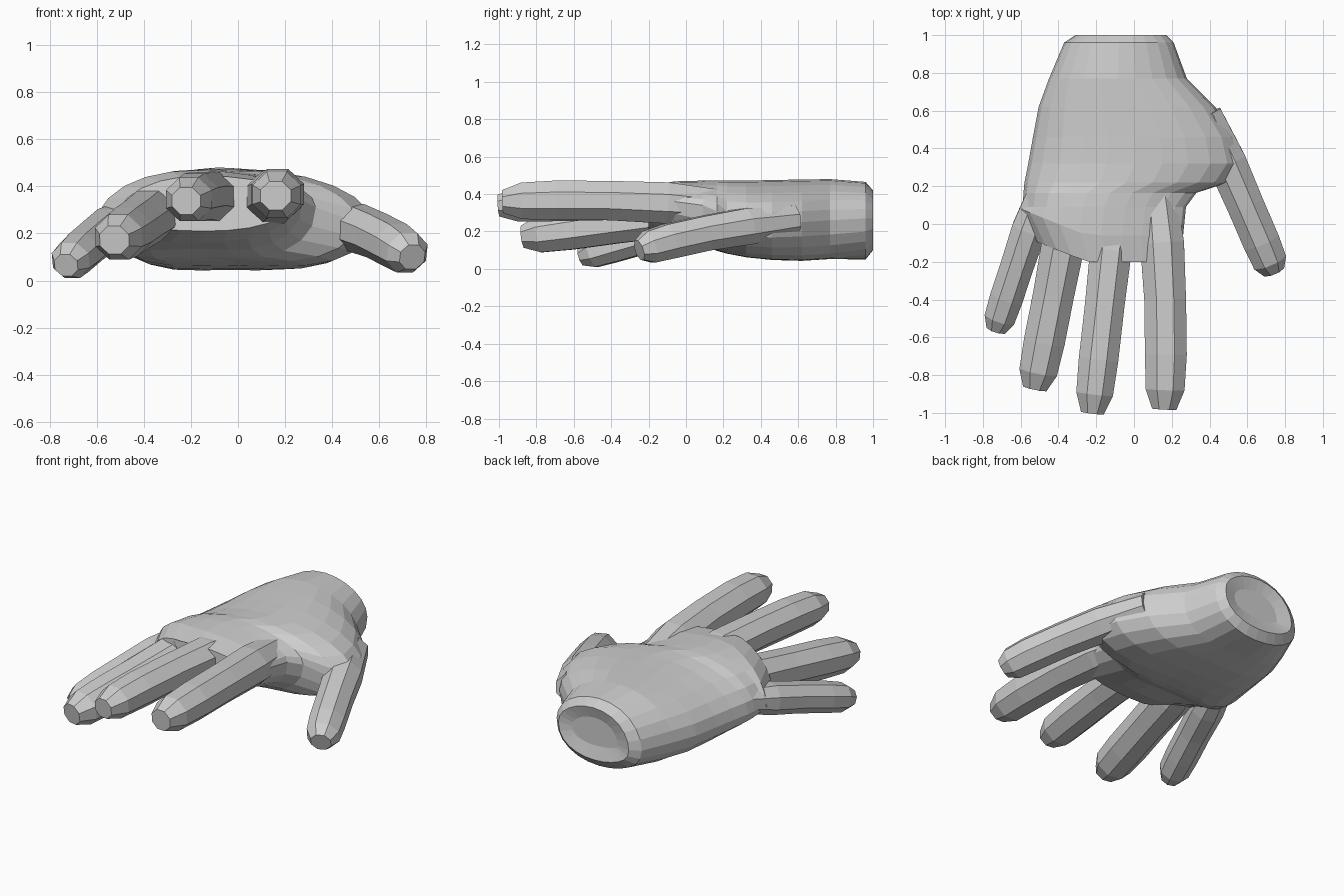
import bpy, bmesh, math
from mathutils import Vector

if "Cube" in bpy.data.objects:
    bpy.data.objects.remove(bpy.data.objects["Cube"])

skin = bpy.data.materials.new("plain grey")
skin.diffuse_color = (0.62, 0.62, 0.62, 1)
skin.use_nodes = True
skin.node_tree.nodes["Principled BSDF"].inputs["Base Color"].default_value = skin.diffuse_color


def loft(name, rings):
    """Skin a list of equal rings and close both ends."""
    bm = bmesh.new()
    loops = [[bm.verts.new(p) for p in r] for r in rings]
    n = len(loops[0])
    for a, b in zip(loops, loops[1:]):
        for i in range(n):
            j = (i + 1) % n
            bm.faces.new((a[i], a[j], b[j], b[i]))
    bm.faces.new(loops[0][::-1])
    bm.faces.new(loops[-1])
    bmesh.ops.recalc_face_normals(bm, faces=bm.faces)
    mesh = bpy.data.meshes.new(name)
    bm.to_mesh(mesh)
    bm.free()
    mesh.materials.append(skin)
    ob = bpy.data.objects.new(name, mesh)
    bpy.context.collection.objects.link(ob)
    return ob


def palm_ring(y, left, right, edge, top, bottom, n=24):
    """Arched slice; the left edge hangs lower and the underside is hollow."""
    low = max(0.22, bottom + 0.04)
    ring = []
    for k in range(n):
        t = 2 * math.pi * k / n
        c, s = math.cos(t), math.sin(t)
        x = (left + right) / 2 + (right - left) / 2 * c
        base = low + (edge - low) * (c + 1) / 2
        if s > 0:
            z = base + (top - base) * s
        else:
            z = base - (base - bottom) * abs(s) ** 0.85
            z += 0.035 * s ** 8 if 0 < y < 0.8 else 0
        # the row of knuckles slants back towards the little finger
        slant = 0.4 * max(0, -x - 0.25) if y < 0 else 0
        ring.append(Vector((x, y + slant, z)))
    return ring


def finger(name, root, mid, tip, radius, n=8):
    """Eight-sided tube on a smooth curve through three points, with a blunt tip."""
    a, b, c = Vector(root), Vector(mid), Vector(tip)
    rings = []
    for t, scale in ((0, 0.85), (0.25, 1.05), (0.5, 1), (0.75, 1), (0.91, 0.93), (1, 0.58)):
        p = a * (1 - t) * (1 - 2 * t) + b * 4 * t * (1 - t) + c * t * (2 * t - 1)
        d = (a * (4 * t - 3) + b * (4 - 8 * t) + c * (4 * t - 1)).normalized()
        side = d.cross(Vector((0, 0, 1))).normalized()
        up = side.cross(d)
        r = radius * scale * 1.06
        angles = [2 * math.pi * (k + 0.5) / n for k in range(n)]
        rings.append([p + r * (side * math.cos(q) + up * 0.95 * math.sin(q)) for q in angles])
    return loft(name, rings)


# Palm with dished wrist end: y, left, right, right edge height, top, bottom
hand = loft("hand", [palm_ring(*r) for r in (
    (0.98, -0.22, 0.09, 0.26, 0.35, 0.18),
    (1.00, -0.31, 0.17, 0.27, 0.42, 0.10),
    (0.96, -0.37, 0.21, 0.27, 0.465, 0.05),
    (0.77, -0.45, 0.28, 0.26, 0.48, 0.02),
    (0.62, -0.505, 0.43, 0.25, 0.478, 0.01),
    (0.46, -0.535, 0.535, 0.24, 0.475, 0.015),
    (0.32, -0.56, 0.57, 0.24, 0.472, 0.03),
    (0.22, -0.58, 0.50, 0.25, 0.472, 0.05),
    (0.165, -0.585, 0.33, 0.31, 0.472, 0.065),
    (0.09, -0.59, 0.275, 0.34, 0.472, 0.10),
    (-0.06, -0.61, 0.26, 0.36, 0.468, 0.16),
    (-0.20, -0.52, 0.24, 0.36, 0.445, 0.21),
)])

# Fingers and thumb: root, middle, tip, radius
parts = [
    finger("index_finger", (0.12, 0.2, 0.33), (0.165, -0.40, 0.365), (0.16, -0.98, 0.36), 0.113),
    finger("middle_finger", (-0.09, 0.15, 0.34), (-0.155, -0.43, 0.36), (-0.22, -1, 0.338), 0.107),
    finger("ring_finger", (-0.33, 0.14, 0.31), (-0.425, -0.37, 0.24), (-0.525, -0.87, 0.172), 0.111),
    finger("little_finger", (-0.49, 0.16, 0.26), (-0.615, -0.21, 0.17), (-0.73, -0.56, 0.065), 0.09),
    finger("thumb", (0.38, 0.58, 0.26), (0.59, 0.1, 0.19), (0.74, -0.25, 0.1), 0.1),
]

# Fuse everything into one skin
for part in parts:
    mod = hand.modifiers.new("join_" + part.name, "BOOLEAN")
    mod.operation = "UNION"
    mod.solver = "EXACT"
    mod.object = part
    bpy.context.view_layer.objects.active = hand
    bpy.ops.object.modifier_apply(modifier=mod.name)
    bpy.data.objects.remove(part)
